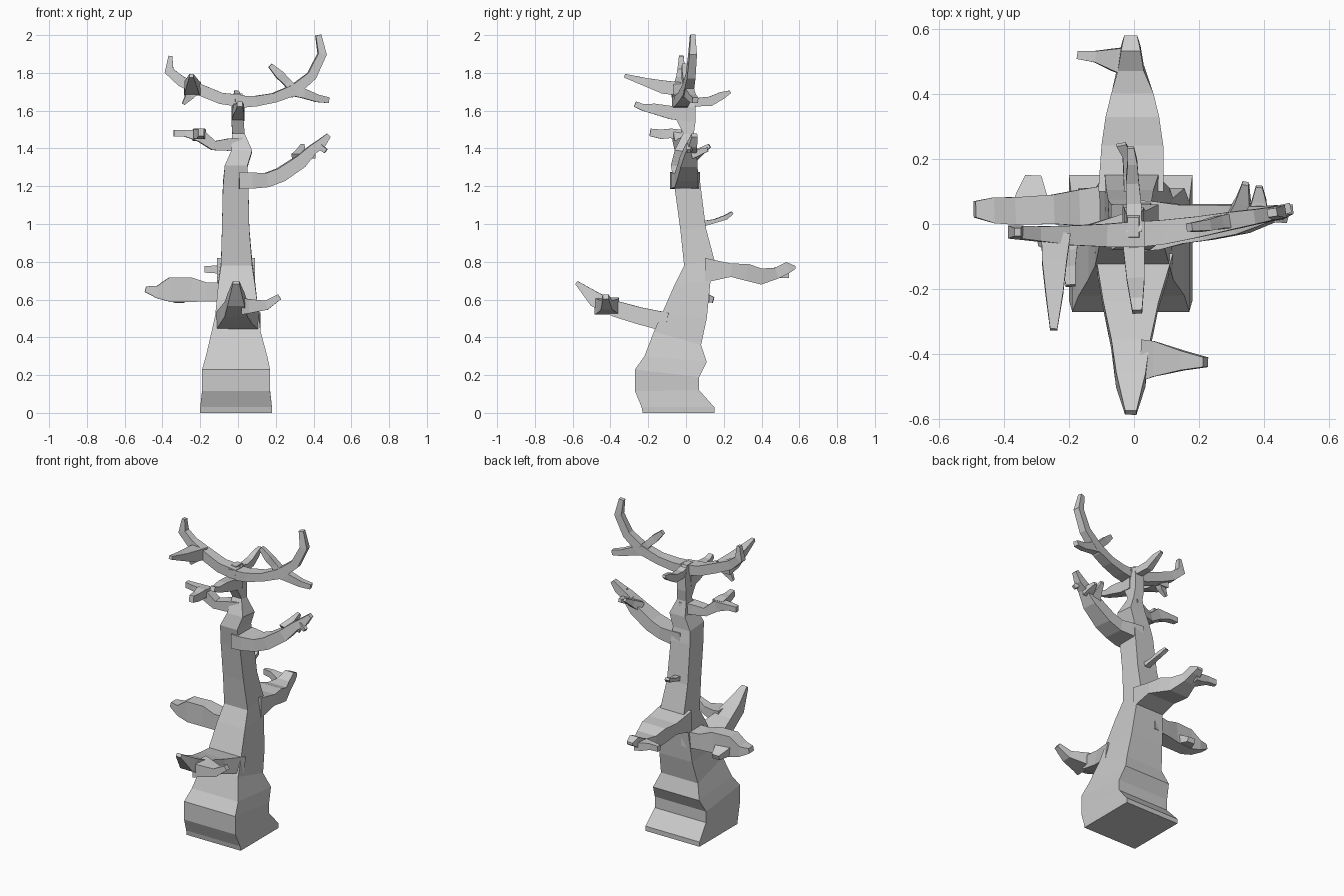
import bpy, bmesh
from mathutils import Vector


def skin(name, rings):
    """Bridge a stack of four-sided rings and cap both ends."""
    bm = bmesh.new()
    rows = [[bm.verts.new(p) for p in r] for r in rings]
    for a, b in zip(rows, rows[1:]):
        for i in range(4):
            j = (i + 1) % 4
            bm.faces.new((a[i], a[j], b[j], b[i]))
    bm.faces.new(rows[0][::-1])
    bm.faces.new(rows[-1])
    bmesh.ops.recalc_face_normals(bm, faces=bm.faces)
    me = bpy.data.meshes.new(name)
    bm.to_mesh(me)
    bm.free()
    ob = bpy.data.objects.new(name, me)
    bpy.context.collection.objects.link(ob)


def branch(name, *stations):
    """Square limb; each station is x, y, z, sideways width, thickness."""
    pts = [Vector(s[:3]) for s in stations]
    run = pts[-1] - pts[0]
    side = Vector((-run.y, run.x, 0)).normalized()
    rings = []
    for i, s in enumerate(stations):
        t = pts[min(i + 1, len(pts) - 1)] - pts[max(i - 1, 0)]
        up = t.cross(side).normalized()
        u, v = side * s[3] / 2, up * s[4] / 2
        rings.append([pts[i] - u - v, pts[i] + u - v, pts[i] + u + v, pts[i] - u + v])
    skin(name, rings)


# Trunk: x min, x max, y front, y back, z front, z back
trunk = [(-.20, .18, -.23, .15, 0, 0), (-.20, .18, -.235, .15, .03, .03),
         (-.19, .17, -.27, .07, .115, .12), (-.19, .17, -.27, .07, .23, .19),
         (-.17, .155, -.22, .11, .30, .27), (-.14, .12, -.17, .08, .43, .36),
         (-.12, .11, -.13, .11, .52, .50), (-.105, .09, -.06, .13, .68, .70),
         (-.09, .075, -.01, .15, .78, .81), (-.085, .06, -.03, .105, .97, .98),
         (-.08, .055, -.06, .075, 1.19, 1.22), (-.07, .05, -.08, .06, 1.31, 1.30),
         (-.035, .075, -.06, .06, 1.39, 1.38), (-.03, .035, -.015, .04, 1.48, 1.47),
         (-.035, .03, -.05, .05, 1.55, 1.54), (-.03, .03, -.06, .05, 1.62, 1.62),
         (-.02, .015, -.04, .02, 1.69, 1.69)]
skin("trunk", [[(a, f, zf), (b, f, zf), (b, k, zk), (a, k, zk)]
               for a, b, f, k, zf, zk in trunk])

# Low front limb and its twig
branch("front_limb", (0, -.10, .48, .24, .10), (-.01, -.25, .515, .17, .09),
       (-.01, -.37, .55, .12, .085), (-.01, -.48, .60, .09, .08), (-.01, -.58, .69, .035, .02))
branch("front_twig", (.02, -.42, .565, .13, .09), (.06, -.415, .565, .11, .075),
       (.15, -.42, .57, .06, .05), (.22, -.425, .615, .03, .03))

# Low back limb and its twig
branch("back_limb", (-.01, .10, .755, .20, .13), (-.005, .24, .755, .19, .07),
       (-.005, .32, .745, .165, .09), (-.005, .40, .722, .13, .085),
       (-.01, .48, .74, .08, .06), (-.01, .54, .77, .06, .06), (-.01, .58, .77, .04, .015))
branch("back_twig", (-.02, .50, .74, .09, .05), (-.06, .505, .745, .07, .05),
       (-.12, .515, .76, .035, .04), (-.175, .52, .76, .025, .035))

# Low left limb and its twig
branch("left_limb", (-.05, .06, .64, .13, .10), (-.17, .05, .64, .11, .10),
       (-.25, .045, .652, .09, .13), (-.36, .04, .652, .085, .13),
       (-.43, .042, .64, .08, .065), (-.49, .045, .655, .05, .03))
branch("left_twig", (-.315, .05, .63, .12, .06), (-.315, .09, .615, .09, .05),
       (-.31, .145, .597, .05, .03))

# Thin twig on the back of the trunk
branch("trunk_back_twig", (-.01, .08, 1.0, .04, .03), (-.015, .15, 1.015, .035, .02),
       (-.02, .21, 1.035, .03, .025), (-.04, .245, 1.06, .03, .015))

# Upper right limb and its twigs
branch("upper_right_limb", (0, -.005, 1.23, .16, .09), (.07, -.005, 1.23, .15, .085),
       (.15, 0, 1.232, .12, .075), (.225, .005, 1.26, .11, .075), (.33, .015, 1.33, .09, .07),
       (.395, .025, 1.395, .06, .05), (.44, .035, 1.425, .045, .05), (.48, .045, 1.47, .03, .025))
branch("upper_right_twig_a", (.32, .02, 1.345, .07, .06), (.335, .07, 1.38, .045, .04),
       (.343, .125, 1.415, .02, .02))
branch("upper_right_twig_b", (.38, .03, 1.37, .06, .05), (.385, .07, 1.38, .045, .035),
       (.385, .115, 1.395, .02, .02))
branch("upper_right_twig_c", (.40, .03, 1.41, .03, .04), (.435, .02, 1.41, .03, .03),
       (.465, .015, 1.385, .02, .025))

# Middle left limb and its twig
branch("middle_left_limb", (.02, .01, 1.42, .08, .075), (-.05, -.01, 1.42, .07, .065),
       (-.13, -.03, 1.415, .06, .05), (-.20, -.04, 1.468, .06, .065),
       (-.28, -.035, 1.48, .045, .035), (-.34, -.03, 1.48, .03, .035))
branch("middle_left_twig", (-.205, -.03, 1.47, .07, .06), (-.205, -.08, 1.48, .06, .05),
       (-.20, -.13, 1.475, .04, .05), (-.195, -.19, 1.485, .03, .04))

# Crown limbs pointing forward and back
branch("crown_front_limb", (0, 0, 1.585, .07, .08), (0, -.08, 1.59, .065, .07),
       (.005, -.17, 1.61, .055, .055), (.008, -.23, 1.618, .04, .035), (.01, -.27, 1.635, .03, .03))
branch("crown_back_limb", (0, -.03, 1.66, .05, .06), (0, .06, 1.645, .045, .045),
       (-.005, .13, 1.65, .04, .05), (-.005, .19, 1.68, .03, .04), (-.01, .235, 1.70, .02, .015))

# Crown left limb and its twigs
branch("crown_left_limb", (.03, -.03, 1.65, .08, .065), (-.09, -.035, 1.665, .07, .06),
       (-.20, -.035, 1.71, .06, .06), (-.30, -.03, 1.755, .045, .055),
       (-.365, -.025, 1.81, .04, .05), (-.358, -.025, 1.89, .025, .02))
branch("crown_left_twig", (-.24, -.03, 1.715, .09, .07), (-.245, -.12, 1.725, .075, .07),
       (-.245, -.21, 1.75, .055, .045), (-.247, -.325, 1.785, .022, .02))
branch("crown_left_hanging_twig", (-.225, -.05, 1.72, .05, .05),
       (-.255, -.06, 1.68, .035, .045), (-.29, -.06, 1.635, .015, .015))

# Crown right limb and its fork
branch("crown_right_limb", (-.02, -.035, 1.645, .08, .065), (.09, -.025, 1.65, .075, .055),
       (.19, -.01, 1.668, .065, .05), (.30, .01, 1.71, .055, .06), (.39, .025, 1.785, .045, .05),
       (.445, .035, 1.90, .04, .045), (.425, .035, 2.0, .025, .03))
branch("crown_right_low_fork", (.28, .01, 1.71, .05, .06), (.35, .02, 1.69, .045, .05),
       (.42, .035, 1.665, .035, .04), (.48, .05, 1.655, .03, .03))
branch("crown_right_inner_fork", (.31, .01, 1.69, .05, .06), (.26, .005, 1.75, .04, .04),
       (.22, -.005, 1.79, .035, .045), (.17, -.01, 1.84, .025, .025))
